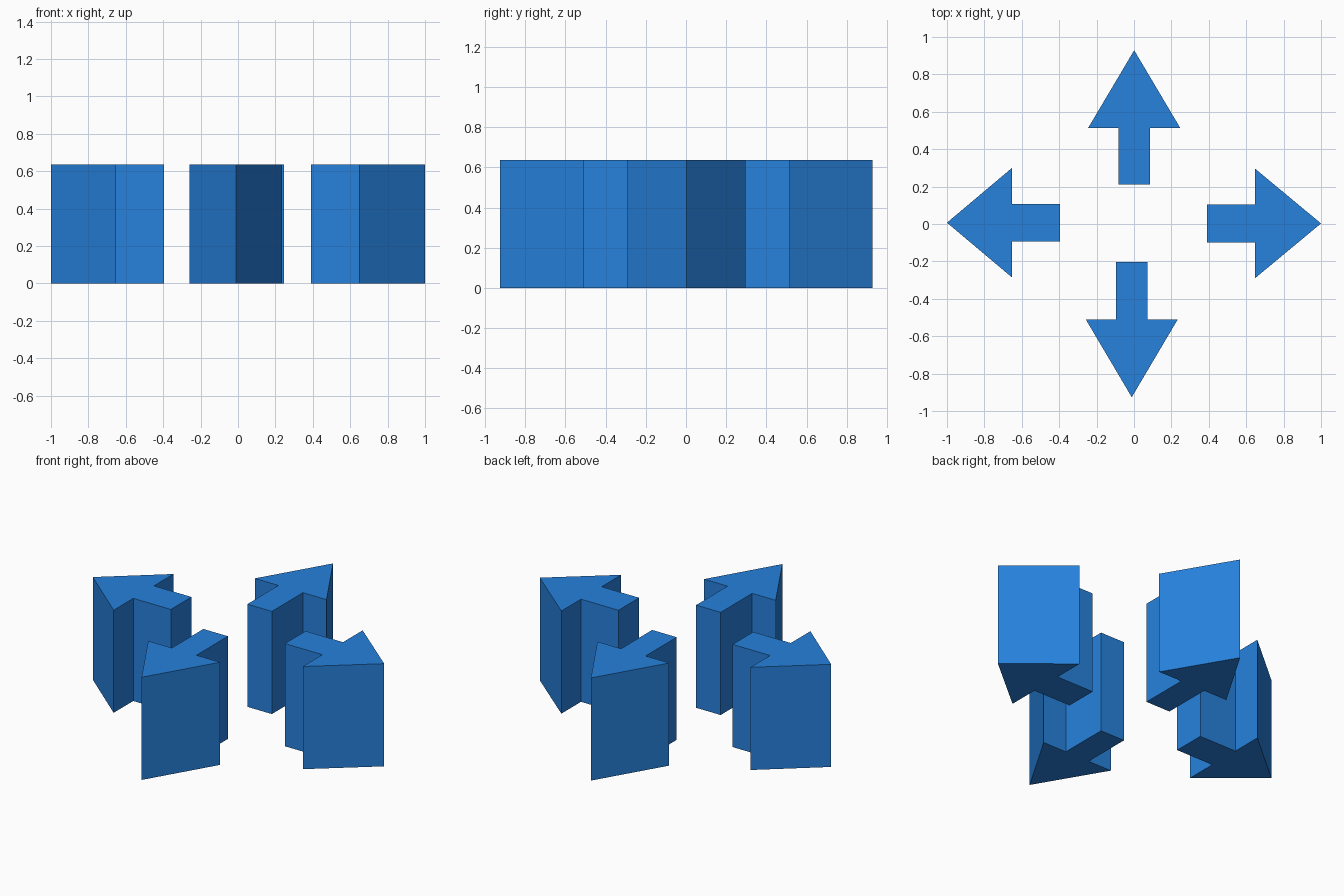
import bpy, bmesh
from mathutils import Matrix, Vector
from math import radians

if "Cube" in bpy.data.objects:
    bpy.data.objects.remove(bpy.data.objects["Cube"])

HEIGHT = 0.636

mat = bpy.data.materials.new("arrow_blue")
mat.diffuse_color = (0.02, 0.22, 0.72, 1)
mat.use_nodes = True
mat.node_tree.nodes["Principled BSDF"].inputs["Base Color"].default_value = mat.diffuse_color


def arrow(name, angle, offset, tail, neck, tip, shaft, head):
    """Extruded arrow pointing away from the centre; shaft/head are half widths."""
    profile = [(tail, -shaft), (neck, -shaft), (neck, -head), (tip, 0),
               (neck, head), (neck, shaft), (tail, shaft)]
    turn = Matrix.Rotation(radians(angle), 3, 'Z')
    bm = bmesh.new()
    verts = [bm.verts.new(turn @ Vector((x, y, 0)) + Vector((*offset, 0)))
             for x, y in profile]
    base = bm.faces.new(verts)
    # keep the base face and extrude a solid prism upward
    result = bmesh.ops.extrude_face_region(bm, geom=[base], use_keep_orig=True)
    top = [v for v in result["geom"] if isinstance(v, bmesh.types.BMVert)]
    bmesh.ops.translate(bm, verts=top, vec=(0, 0, HEIGHT))
    bmesh.ops.recalc_face_normals(bm, faces=bm.faces)
    mesh = bpy.data.meshes.new(name)
    bm.to_mesh(mesh)
    bm.free()
    mesh.materials.append(mat)
    obj = bpy.data.objects.new(name, mesh)
    bpy.context.collection.objects.link(obj)


# wide-headed arrows along x
arrow("right_arrow", 0, (0, 0.003), 0.39, 0.647, 1.0, 0.101, 0.293)
arrow("left_arrow", 180, (0, 0.007), 0.395, 0.652, 1.0, 0.101, 0.293)
# slimmer arrows along y
arrow("back_arrow", 90, (0.001, 0), 0.21, 0.514, 0.929, 0.084, 0.246)
arrow("front_arrow", -90, (-0.012, 0), 0.202, 0.51, 0.926, 0.084, 0.246)
